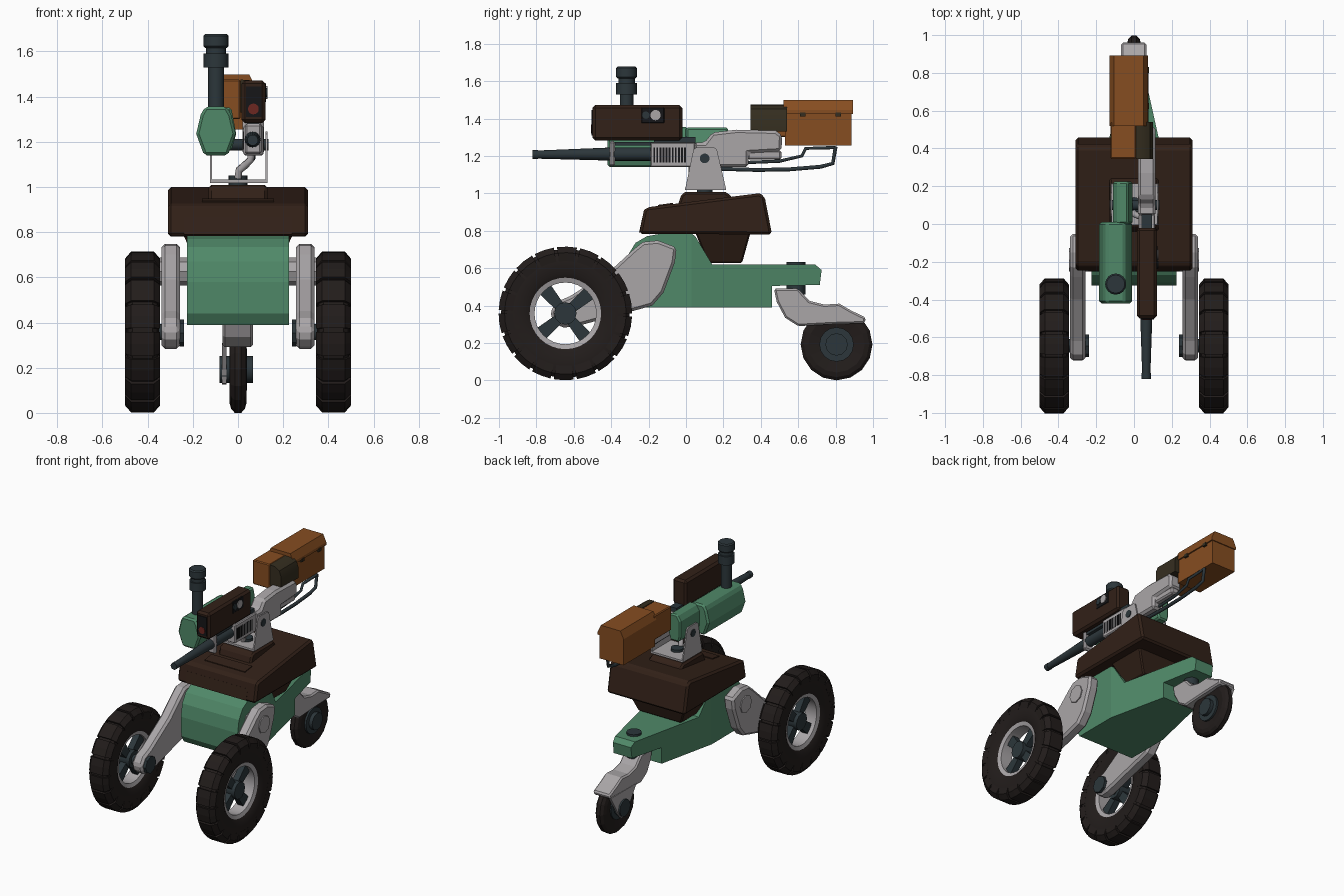
import bpy, bmesh
from math import pi, cos, sin, radians
from mathutils import Vector, Matrix


def mat(name, c):
    m = bpy.data.materials.new(name)
    m.diffuse_color = (*c, 1)
    return m


GREEN = mat("green_paint", (0.08, 0.25, 0.14))
BROWN = mat("dark_brown", (0.032, 0.015, 0.009))
RUBBER = mat("rubber", (0.016, 0.012, 0.011))
ORANGE = mat("rust_orange", (0.24, 0.075, 0.015))
METAL = mat("light_metal", (0.40, 0.38, 0.39))
SLATE = mat("slate", (0.025, 0.037, 0.043))
OLIVE = mat("olive", (0.035, 0.027, 0.014))
BLACK = mat("black", (0.008, 0.008, 0.009))
RED = mat("red_lens", (0.15, 0.02, 0.015))


def finish(name, bm, m, bevel=0, smooth=False):
    bmesh.ops.recalc_face_normals(bm, faces=bm.faces)
    me = bpy.data.meshes.new(name)
    bm.to_mesh(me)
    bm.free()
    ob = bpy.data.objects.new(name, me)
    bpy.context.collection.objects.link(ob)
    me.materials.append(m)
    if bevel:
        b = ob.modifiers.new("bevel", 'BEVEL')
        b.width, b.segments, b.limit_method, b.angle_limit = bevel, 1, 'ANGLE', radians(35)
    if smooth:
        bpy.ops.object.select_all(action='DESELECT')
        ob.select_set(True)
        bpy.context.view_layer.objects.active = ob
        bpy.ops.object.shade_smooth_by_angle(angle=radians(35))
    return ob


def prism(name, pts, a, b, m, axis='x', bevel=0, warp=None, smooth=False):
    """Extrude a profile: (y,z) along x, or (x,z) along y."""
    bm = bmesh.new()
    put = (lambda p, t: (t, p[0], p[1])) if axis == 'x' else (lambda p, t: (p[0], t, p[1]))
    A = [bm.verts.new(put(p, a)) for p in pts]
    B = [bm.verts.new(put(p, b)) for p in pts]
    bm.faces.new(A)
    bm.faces.new(B[::-1])
    for i in range(len(pts)):
        j = (i + 1) % len(pts)
        bm.faces.new((A[i], A[j], B[j], B[i]))
    if warp:
        for v in bm.verts:
            v.co = warp(v.co)
    return finish(name, bm, m, bevel, smooth)


def box(name, x, y, z, m, bevel=0):
    return prism(name, [(y[0], z[0]), (y[1], z[0]), (y[1], z[1]), (y[0], z[1])], x[0], x[1], m, bevel=bevel)


def rod(name, p, q, r, m, n=16, r2=None, bevel=0):
    p, q = Vector(p), Vector(q)
    bm = bmesh.new()
    M = Matrix.Translation((p + q) / 2) @ (q - p).to_track_quat('Z', 'Y').to_matrix().to_4x4()
    bmesh.ops.create_cone(bm, cap_ends=True, segments=n, radius1=r, radius2=r if r2 is None else r2,
                          depth=(q - p).length, matrix=M)
    return finish(name, bm, m, bevel, n > 10)


def lathe(name, prof, c, arcs, m, smooth=False):
    """Turn a closed (radius, x) section about the x axis through c, over one or more arcs."""
    bm = bmesh.new()
    for a0, a1, n in arcs:
        full = a1 - a0 > 6.2
        rings = []
        for k in range(n if full else n + 1):
            t = a0 + (a1 - a0) * k / n
            rings.append([bm.verts.new((c[0] + x, c[1] + r * cos(t), c[2] + r * sin(t))) for r, x in prof])
        for k in range(n):
            A, B = rings[k], rings[(k + 1) % len(rings)]
            for i in range(len(prof)):
                j = (i + 1) % len(prof)
                bm.faces.new((A[i], A[j], B[j], B[i]))
        if not full:
            bm.faces.new(rings[0])
            bm.faces.new(rings[-1][::-1])
    return finish(name, bm, m, 0, smooth)


def tube(name, pts, r, m):
    cu = bpy.data.curves.new(name, 'CURVE')
    cu.dimensions, cu.bevel_depth, cu.bevel_resolution = '3D', r, 1
    cu.use_fill_caps = True
    sp = cu.splines.new('POLY')
    sp.points.add(len(pts) - 1)
    for p, co in zip(sp.points, pts):
        p.co = (*co, 1)
    ob = bpy.data.objects.new(name, cu)
    bpy.context.collection.objects.link(ob)
    cu.materials.append(m)
    return ob


FULL = [(0, 2 * pi, 32)]

# Front wheels, arms and axles
WY, WZ = -0.645, 0.358
arm = [(-0.23, 0.74), (-0.15, 0.748), (-0.05, 0.71), (-0.06, 0.63), (-0.12, 0.47), (-0.18, 0.4), (-0.25, 0.38),
       (-0.40, 0.34), (-0.60, 0.285), (-0.67, 0.283), (-0.715, 0.325), (-0.725, 0.37), (-0.69, 0.42),
       (-0.62, 0.45), (-0.40, 0.59), (-0.28, 0.70)]
for s, side in ((1, "right"), (-1, "left")):
    c = (s * 0.4225, WY, WZ)
    lathe(side + "_tyre", [(0.185, -.05), (0.215, -.068), (0.29, -.072), (0.325, -.065), (0.344, -.045),
                           (0.344, .045), (0.325, .065), (0.29, .072), (0.215, .068), (0.185, .05)], c, FULL, RUBBER, True)
    step = 2 * pi / 18
    lathe(side + "_tread", [(0.28, -.072), (0.325, -.0775), (0.357, -.05), (0.357, .05), (0.325, .0775), (0.28, .072)],
          c, [(k * step, k * step + step * 0.86, 2) for k in range(18)], RUBBER)
    lathe(side + "_rim", [(0.165, -.045), (0.195, -.055), (0.195, .055), (0.165, .045)], c, FULL, METAL, True)
    rod(side + "_hub", (s * 0.37, WY, WZ), (s * 0.465, WY, WZ), 0.06, SLATE, 12)
    for k in range(4):
        t = radians(40 + 90 * k)
        d, e = Vector((0, cos(t), sin(t))), Vector((0, -sin(t), cos(t)))
        o = Vector((0, WY, WZ))
        pts = [o + d * r + e * w for r, w in ((0.03, -.025), (0.172, -.038), (0.172, .038), (0.03, .025))]
        prism(f"{side}_spoke_{k + 1}", [(p.y, p.z) for p in pts], s * 0.395, s * 0.44, SLATE)
    prism(side + "_front_arm", arm, s * 0.257, s * 0.338, METAL, bevel=0.015)
    rod(side + "_wheel_axle", (s * 0.25, WY, WZ), (s * 0.40, WY, WZ), 0.035, SLATE, 12)
    rod(side + "_arm_nut", (s * 0.238, WY, WZ - 0.005), (s * 0.26, WY, WZ - 0.005), 0.06, SLATE, 8)
    rod(side + "_shoulder_axle", (s * 0.2, -0.19, 0.625), (s * 0.345, -0.19, 0.625), 0.062, METAL, 8)

# Hull: straight front half and tapered rear with a tongue
prism("hull_front", [(-0.29, 0.39), (-0.32, 0.44), (-0.325, 0.58), (-0.31, 0.67), (-0.27, 0.735), (-0.21, 0.77),
                     (-0.13, 0.785), (0.03, 0.785), (0.03, 0.39)], -0.225, 0.225, GREEN)


def taper(co):
    return Vector((co.x * (0.225 - (co.y - 0.03) * 0.222), co.y, co.z))


prism("hull_rear", [(0.03, 0.39), (0.46, 0.39), (0.46, 0.505), (0.715, 0.51), (0.725, 0.59), (0.69, 0.62),
                    (0.14, 0.62), (0.05, 0.77), (0.03, 0.785)], -1, 1, GREEN, warp=taper)

# Upper deck and the tub below it
prism("deck_tub", [(0.05, 0.79), (0.115, 0.628), (0.30, 0.628), (0.345, 0.79)], -1, 1, BROWN,
      warp=lambda v: Vector((v.x * (0.17 + (v.z - 0.628) * 0.45), v.y, v.z)), bevel=0.008)
prism("deck", [(-0.25, 0.783), (0.46, 0.78), (0.42, 0.985), (0.39, 1.0), (-0.21, 0.925), (-0.225, 0.91)],
      -0.31, 0.31, BROWN, bevel=0.014)
prism("deck_front_panel", [(-0.251, 0.79), (-0.234, 0.868), (-0.22, 0.868), (-0.22, 0.79)], -0.24, 0.24, BROWN)
prism("deck_hatch", [(-0.15, 0.92), (-0.15, 0.938), (-0.07, 0.949), (-0.07, 0.92)], -0.16, 0.16, BROWN)

# Turret base, yoke and pivot
prism("turret_base", [(-0.045, 0.93), (-0.025, 0.995), (0.0, 1.008), (0.21, 1.008), (0.245, 0.985), (0.25, 0.95)],
      -0.13, 0.13, BROWN, bevel=0.012)
rod("turret_post", (0, 0.1, 1.0), (0, 0.1, 1.05), 0.042, SLATE)
box("yoke_plate", (-0.125, 0.13), (-0.005, 0.215), (1.018, 1.032), METAL)
for x, side in ((-0.125, "left"), (0.121, "right")):
    prism(side + "_yoke_cheek", [(-0.005, 1.02), (0.215, 1.02), (0.165, 1.235), (0.15, 1.245), (0.055, 1.245),
                                 (0.04, 1.235)], x, x + 0.009, METAL)
rod("pivot_pin", (-0.13, 0.1, 1.187), (0.135, 0.1, 1.187), 0.026, SLATE)
tube("cable", [(0, 0.06, 1.04), (0.005, 0.05, 1.075), (0.03, 0.04, 1.095), (0.055, 0.03, 1.12), (0.062, 0.03, 1.16)], 0.018, METAL)

# Gun: barrel, shroud, vented box, receiver and stock rails
rod("barrel", (0.065, -0.815, 1.207), (0.065, -0.40, 1.21), 0.021, SLATE, r2=0.035)
rod("muzzle", (0.065, -0.82, 1.207), (0.065, -0.79, 1.207), 0.024, SLATE)
rod("barrel_shroud", (0.065, -0.39, 1.21), (0.065, -0.18, 1.21), 0.036, SLATE)
box("barrel_collar", (0.03, 0.105), (-0.41, -0.38), (1.145, 1.28), METAL, 0.01)
box("collar_rail", (0.04, 0.09), (-0.40, -0.15), (1.255, 1.275), SLATE)
box("vent_box", (0.025, 0.112), (-0.19, 0.05), (1.14, 1.272), METAL, 0.006)
for x, side in ((0.023, "left"), (0.108, "right")):
    for k in range(11):
        y = -0.175 + k * 0.0165
        box(f"{side}_vent_{k + 1}", (x, x + 0.006), (y, y + 0.01), (1.165, 1.245), BLACK)
prism("receiver", [(0.04, 1.14), (0.335, 1.14), (0.335, 1.215), (0.51, 1.225), (0.515, 1.31), (0.48, 1.335),
                   (0.27, 1.34), (0.14, 1.325), (0.10, 1.272), (0.04, 1.272)], 0.02, 0.115, METAL, bevel=0.015)
box("receiver_foot", (0.04, 0.1), (0.33, 0.51), (1.18, 1.23), METAL, 0.01)
tube("stock_lower_rail", [(0.065, 0.05, 1.135), (0.065, 0.38, 1.125), (0.065, 0.55, 1.128), (0.065, 0.72, 1.142),
                          (0.065, 0.785, 1.16), (0.065, 0.80, 1.25)], 0.012, SLATE)
tube("stock_upper_rail", [(0.065, 0.33, 1.165), (0.065, 0.50, 1.172), (0.065, 0.62, 1.20), (0.065, 0.64, 1.24),
                          (0.065, 0.80, 1.245)], 0.01, SLATE)

# Ammunition box with lid, latches and feed
box("ammo_box", (-0.125, 0.065), (0.53, 0.885), (1.255, 1.45), ORANGE)
prism("ammo_lid", [(-0.13, 1.425), (0.075, 1.425), (0.075, 1.445), (0.05, 1.498), (-0.105, 1.498), (-0.13, 1.445)],
      0.52, 0.892, ORANGE, axis='y')
for k, y in enumerate((0.61, 0.80)):
    box(f"lid_latch_{k + 1}", (0.06, 0.08), (y, y + 0.03), (1.41, 1.432), OLIVE)
box("feed_box", (-0.125, 0.01), (0.345, 0.54), (1.30, 1.475), ORANGE, 0.006)
prism("feed_chute", [(0.01, 1.33), (0.10, 1.33), (0.10, 1.41), (0.085, 1.45), (0.05, 1.473), (0.01, 1.475)],
      0.345, 0.54, OLIVE, axis='y', smooth=True)

# Sight camera
box("camera_body", (0.015, 0.122), (-0.50, -0.02), (1.283, 1.472), BROWN, 0.015)
box("camera_window", (0.035, 0.105), (-0.505, -0.48), (1.31, 1.445), BLACK)
rod("camera_lens", (0.068, -0.508, 1.345), (0.068, -0.48, 1.345), 0.024, RED)
box("camera_mount", (0.04, 0.095), (-0.17, 0.05), (1.26, 1.30), SLATE)
box("side_lens_plate", (0.11, 0.125), (-0.24, -0.115), (1.375, 1.46), BLACK, 0.004)
rod("small_side_lens", (0.11, -0.215, 1.418), (0.13, -0.215, 1.418), 0.02, SLATE, 12)
rod("large_side_lens", (0.11, -0.163, 1.418), (0.13, -0.163, 1.418), 0.028, METAL, 12)

# Sensor pod with periscope
prism("sensor_pod", [(-0.15, 1.14), (-0.045, 1.14), (-0.01, 1.235), (-0.03, 1.32), (-0.05, 1.355), (-0.145, 1.355),
                     (-0.165, 1.32), (-0.185, 1.235)], -0.42, 0.01, GREEN, axis='y', bevel=0.012)
prism("sensor_pod_rear", [(-0.10, 1.16), (-0.03, 1.16), (-0.008, 1.235), (-0.03, 1.352), (-0.085, 1.352),
                          (-0.112, 1.31), (-0.112, 1.2)], 0.0, 0.225, GREEN, axis='y', bevel=0.01)
PX, PY = -0.097, -0.318
for name, r, z0, z1 in (("column", 0.036, 1.33, 1.54), ("collar", 0.055, 1.528, 1.59),
                        ("neck", 0.044, 1.585, 1.625), ("cap", 0.056, 1.615, 1.677)):
    rod("periscope_" + name, (PX, PY, z0), (PX, PY, z1), r, SLATE, bevel=0.008 if name == "cap" else 0)

# Rear caster: kingpin, fender fork, axle leg and wheel
CY, CZ = 0.805, 0.192
rod("caster_kingpin", (0, 0.588, 0.46), (0, 0.588, 0.634), 0.05, SLATE, 12)
fork = [(0.47, 0.49), (0.60, 0.49), (0.66, 0.425), (0.74, 0.405), (0.82, 0.41), (0.88, 0.375), (0.962, 0.335),
        (0.955, 0.305), (0.78, 0.30), (0.60, 0.29), (0.53, 0.335), (0.485, 0.42)]
prism("caster_fork", fork, -0.068, 0.066, METAL, bevel=0.01)
prism("caster_leg", [(0.66, 0.31), (0.74, 0.19), (0.77, 0.13), (0.83, 0.125), (0.87, 0.18), (0.95, 0.31)],
      -0.07, -0.052, METAL)
lathe("caster_tyre", [(0.085, -.025), (0.15, -.037), (0.175, -.03), (0.192, -.014), (0.192, .014), (0.175, .03),
                      (0.15, .037), (0.085, .025)], (0, CY, CZ), [(0, 2 * pi, 16)], RUBBER)
rod("caster_hub", (-0.035, CY, CZ), (0.04, CY, CZ), 0.092, SLATE, 16)
rod("caster_axle", (-0.082, CY, CZ), (0.066, CY, CZ), 0.06, SLATE, 12)
